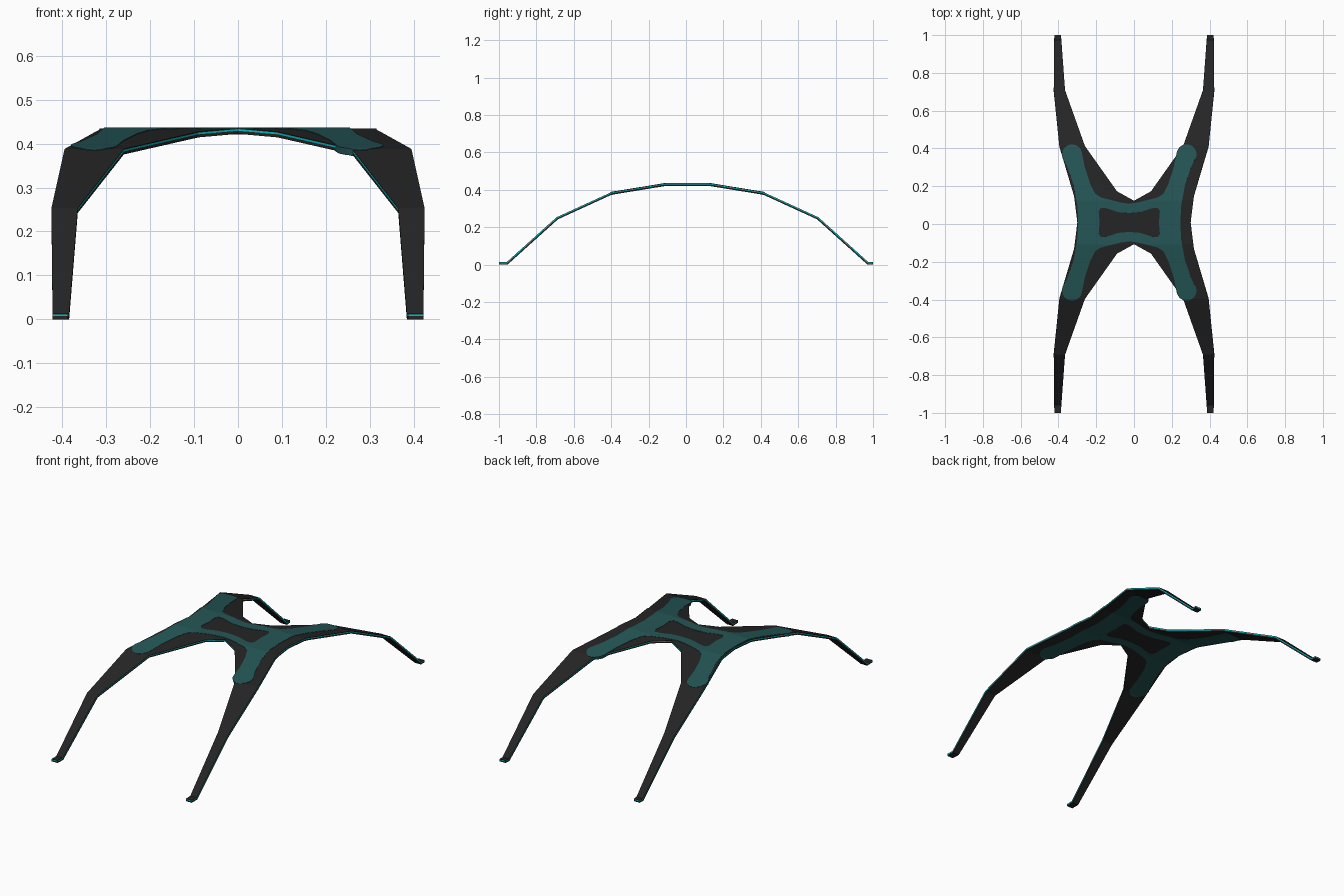
import bpy, bmesh, math
from mathutils import Vector

if "Cube" in bpy.data.objects:
    bpy.data.objects.remove(bpy.data.objects["Cube"])

SHIFT = 0.008       # pattern sits slightly towards the back
THICK = 0.013       # shell thickness


def material(name, rgb):
    m = bpy.data.materials.new(name)
    m.diffuse_color = (*rgb, 1)
    m.use_nodes = True
    m.node_tree.nodes["Principled BSDF"].inputs["Base Color"].default_value = m.diffuse_color
    return m


BLACK = material("matte_black", (0.018, 0.018, 0.018))
CYAN = material("bright_cyan", (0.0, 0.55, 0.6))
TEAL = material("dark_teal", (0.018, 0.092, 0.092))

# Arched side profile (distance from centre, height of the top surface)
PROFILE = [(0, .435), (.117, .435), (.405, .388), (.70, .253), (.967, .013), (1, .013)]


def normals():
    """Mitred normal at every profile point, for a constant thickness."""
    seg = []
    for (a, za), (b, zb) in zip(PROFILE, PROFILE[1:]):
        seg.append(Vector((za - zb, b - a)).normalized())
    out = [seg[0]]
    for p, q in zip(seg, seg[1:]):
        m = (p + q).normalized()
        out.append(m / m.dot(p))
    return out + [seg[-1]]


NORMALS = normals()


def arch(x, y, depth):
    """Bend a flat point onto the arch, sunk by depth below the top surface."""
    v, s = min(abs(y), 1), (1 if y >= 0 else -1)
    for i in range(len(PROFILE) - 1):
        (a, za), (b, zb) = PROFILE[i], PROFILE[i + 1]
        if v <= b + 1e-6:
            break
    t = (v - a) / (b - a)
    n = NORMALS[i].lerp(NORMALS[i + 1], t)
    yy = s * (v - n.x * depth)
    if v < 0.99:
        yy += SHIFT
    return (x, yy, za + (zb - za) * t - n.y * depth)


def arched_shell(name, quarter, layers, mats, side_slots, dx=0.0):
    """Mirror a quarter outline, cut it at the bends and give it layered sides."""
    flat = bmesh.new()
    for sx in (1, -1):
        for sy in (1, -1):
            pts = quarter if sx * sy > 0 else quarter[::-1]
            flat.faces.new([flat.verts.new((sx * x, sy * y, 0)) for x, y in pts])
    bmesh.ops.triangulate(flat, faces=flat.faces[:])
    bmesh.ops.remove_doubles(flat, verts=flat.verts[:], dist=1e-5)
    for v, _ in PROFILE[1:-1]:
        for s in (1, -1):
            bmesh.ops.bisect_plane(flat, geom=flat.verts[:] + flat.edges[:] + flat.faces[:],
                                   dist=1e-5, plane_co=(0, s * v, 0), plane_no=(0, 1, 0))
    flat.verts.index_update()

    bm = bmesh.new()
    rows = [[bm.verts.new(arch(v.co.x + dx, v.co.y, d)) for v in flat.verts] for d in layers]
    for f in flat.faces:
        ids = [v.index for v in f.verts]
        bm.faces.new([rows[0][i] for i in ids])
        bm.faces.new([rows[-1][i] for i in reversed(ids)])
    for e in flat.edges:
        if e.is_boundary:
            i, j = e.verts[0].index, e.verts[1].index
            for k, slot in enumerate(side_slots):
                f = bm.faces.new((rows[k][i], rows[k][j], rows[k + 1][j], rows[k + 1][i]))
                f.material_index = slot
    flat.free()
    loose = [v for v in bm.verts if not v.link_faces]
    bmesh.ops.delete(bm, geom=loose, context='VERTS')
    bmesh.ops.recalc_face_normals(bm, faces=bm.faces[:])
    mesh = bpy.data.meshes.new(name)
    bm.to_mesh(mesh)
    bm.free()
    for m in mats:
        mesh.materials.append(m)
    ob = bpy.data.objects.new(name, mesh)
    bpy.context.collection.objects.link(ob)
    return ob


# Four-legged shell with a bright band round its edge
shell_outline = [(0, 0), (.30, 0), (.317, .14), (.395, .405), (.425, .70), (.422, 1),
                 (.387, 1), (.365, .70), (.26, .405), (.09, .165), (0, .115)]
arched_shell("four_legged_shell", shell_outline, [0, .002, .006, THICK],
             [BLACK, CYAN], [0, 1, 0])

# Ring-and-arms inlay with rounded tips, showing on top and underneath
tip = [(.303 + .053 * math.cos(math.radians(a)), .36 + .053 * math.sin(math.radians(a)))
       for a in range(-15, 171, 18)]
inlay_outline = ([(.157, 0), (.27, 0), (.275, .09), (.295, .20), (.33, .30)] + tip +
                 [(.235, .29), (.205, .20), (.18, .152), (.15, .132), (.10, .12),
                  (.04, .105), (0, .10),
                  (0, .05), (.06, .055), (.12, .075), (.15, .078), (.162, .06)])
arched_shell("teal_inlay", inlay_outline, [-.0015, THICK + .0015], [TEAL], [0], dx=-.025)
